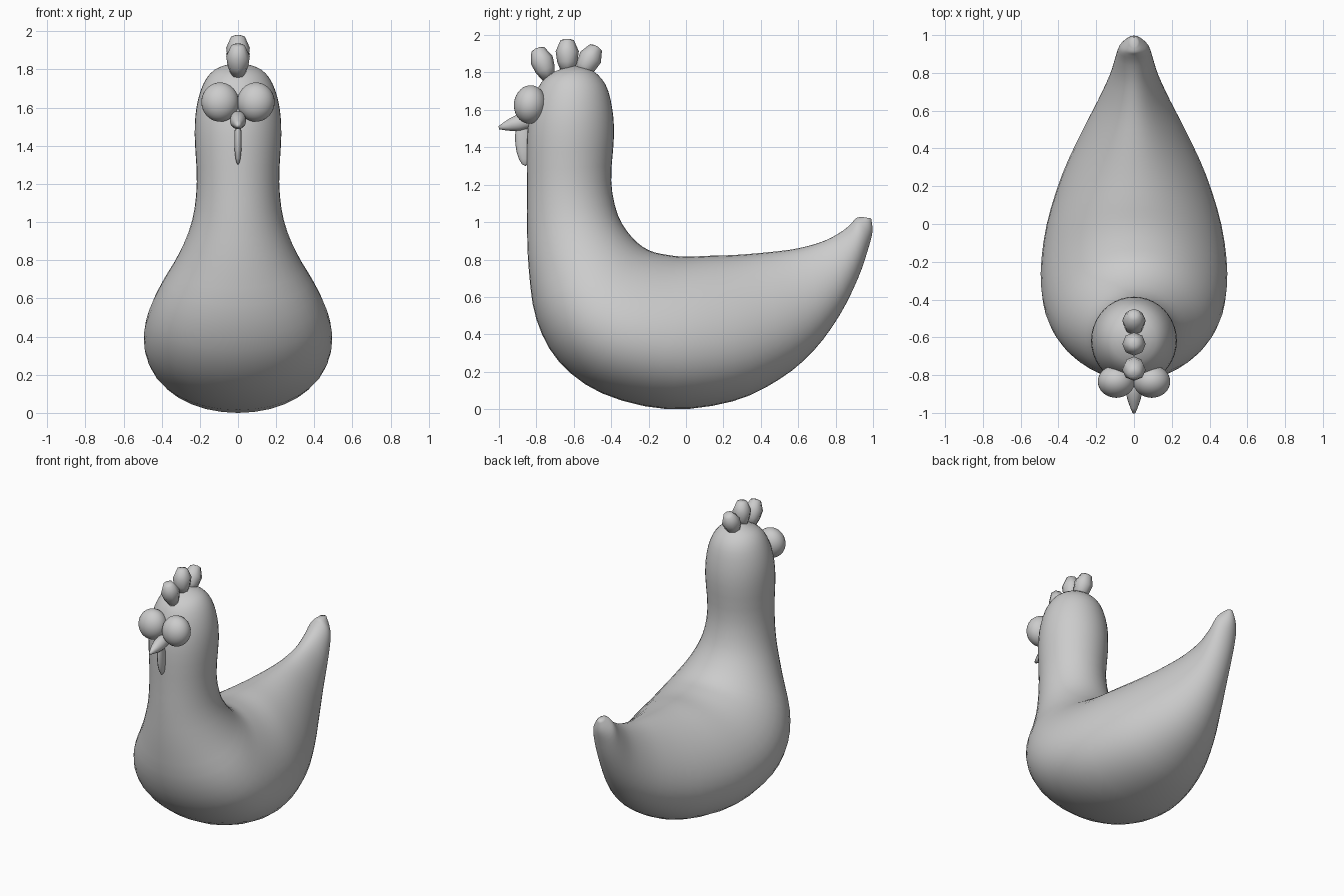
import bpy, bmesh, math
from mathutils import Matrix

if "Cube" in bpy.data.objects:
    bpy.data.objects.remove(bpy.data.objects["Cube"])

grey = bpy.data.materials.new("plain grey")
grey.diffuse_color = (0.6, 0.6, 0.6, 1)
grey.use_nodes = True
grey.node_tree.nodes["Principled BSDF"].inputs["Base Color"].default_value = grey.diffuse_color


def finish(name, bm):
    bmesh.ops.recalc_face_normals(bm, faces=bm.faces)
    mesh = bpy.data.meshes.new(name)
    bm.to_mesh(mesh)
    bm.free()
    mesh.materials.append(grey)
    for p in mesh.polygons:
        p.use_smooth = True
    obj = bpy.data.objects.new(name, mesh)
    bpy.context.collection.objects.link(obj)
    return obj


def loft(bm, rings):
    """Skin a list of closed rings and cap both ends."""
    loops = [[bm.verts.new(p) for p in ring] for ring in rings]
    n = len(loops[0])
    for a, b in zip(loops, loops[1:]):
        for i in range(n):
            j = (i + 1) % n
            bm.faces.new((a[i], a[j], b[j], b[i]))
    bm.faces.new(loops[0])
    bm.faces.new(loops[-1])


def smooth_rows(rows, steps):
    """Catmull-Rom interpolation between rows of numbers."""
    out = []
    for i in range(len(rows) - 1):
        a, b, c, d = (rows[min(max(k, 0), len(rows) - 1)] for k in range(i - 1, i + 3))
        for s in range(steps):
            t = s / steps
            out.append([0.5 * (2 * q + (r - p) * t + (2 * p - 5 * q + 4 * r - u) * t * t
                               + (3 * q - p - 3 * r + u) * t ** 3)
                        for p, q, r, u in zip(a, b, c, d)])
    return out + [list(rows[-1])]


# Body, head to tail: outer y, z, inner y, z, half width, upper pinch
sections = [
    (-0.63, 1.833, -0.59, 1.836, 0.02, 0),
    (-0.73, 1.79, -0.50, 1.81, 0.12, 0),
    (-0.79, 1.72, -0.43, 1.735, 0.18, 0),
    (-0.83, 1.60, -0.395, 1.61, 0.217, 0),
    (-0.85, 1.45, -0.385, 1.46, 0.227, 0),
    (-0.85, 1.20, -0.40, 1.22, 0.216, 0),
    (-0.85, 0.98, -0.365, 1.04, 0.24, 0),
    (-0.84, 0.74, -0.29, 0.92, 0.31, 0.04),
    (-0.80, 0.48, -0.20, 0.85, 0.405, 0.12),
    (-0.68, 0.255, -0.10, 0.825, 0.465, 0.18),
    (-0.45, 0.085, 0.00, 0.815, 0.485, 0.2),
    (-0.10, 0.0, 0.12, 0.82, 0.455, 0.2),
    (0.25, 0.042, 0.27, 0.825, 0.375, 0.2),
    (0.50, 0.16, 0.45, 0.84, 0.275, 0.22),
    (0.68, 0.31, 0.60, 0.86, 0.19, 0.2),
    (0.82, 0.50, 0.74, 0.90, 0.128, 0.15),
    (0.92, 0.70, 0.84, 0.955, 0.098, 0.05),
    (0.975, 0.86, 0.89, 1.00, 0.08, 0),
    (0.997, 0.95, 0.91, 1.022, 0.05, 0),
    (0.99, 1.02, 0.94, 1.028, 0.02, 0),
]
rings = []
for oy, oz, iy, iz, w, pinch in smooth_rows(sections, 3):
    ring = []
    for k in range(40):
        a = math.tau * k / 40
        t = math.cos(a)
        f = (t + 1) / 2
        ring.append((w * math.sin(a) * (1 - pinch * t),
                     oy + (iy - oy) * f, oz + (iz - oz) * f))
    rings.append(ring)
bm = bmesh.new()
loft(bm, rings)
finish("body", bm)


def ellipsoid(name, loc, radii, tilt=0, seg=32, rows=16):
    bm = bmesh.new()
    bmesh.ops.create_uvsphere(bm, u_segments=seg, v_segments=rows, radius=1)
    m = (Matrix.Translation(loc) @ Matrix.Rotation(tilt, 4, 'X')
         @ Matrix.Diagonal((*radii, 1)))
    bmesh.ops.transform(bm, matrix=m, verts=bm.verts)
    return finish(name, bm)


def turned(name, profile, y, z, lean, sides, depth=1):
    """Turn a (height, radius) profile about its axis, then lean it."""
    bm = bmesh.new()
    loft(bm, [[(r * math.cos(math.tau * k / sides), depth * r * math.sin(math.tau * k / sides), h)
               for k in range(sides)] for h, r in profile])
    bmesh.ops.transform(bm, verts=bm.verts, matrix=Matrix.Translation((0, y, z))
                        @ Matrix.Rotation(lean, 4, 'X'))
    return finish(name, bm)


# Eyes
for side, label in ((-1, "left"), (1, "right")):
    ellipsoid(label + "_eye", (side * 0.094, -0.834, 1.629), (0.098, 0.086, 0.103), -0.12)

# Comb lobes
lobe = [(0, 0.035), (0.05, 0.054), (0.105, 0.062), (0.165, 0.036), (0.172, 0.012)]
turned("front_comb_lobe", lobe, -0.735, 1.77, 0.36, 8)
turned("middle_comb_lobe", lobe, -0.635, 1.808, 0, 8)
turned("back_comb_lobe", lobe, -0.56, 1.79, -0.5, 8)

# Beak and wattle
beak = [(-0.06, 0.03), (0, 0.042), (0.04, 0.043), (0.08, 0.034), (0.12, 0.02), (0.15, 0.008)]
turned("beak", beak, -0.855, 1.54, math.pi / 2 + 0.24, 12, 1.05)
ellipsoid("wattle", (0, -0.868, 1.425), (0.02, 0.045, 0.125), 0.08, 10, 8)
